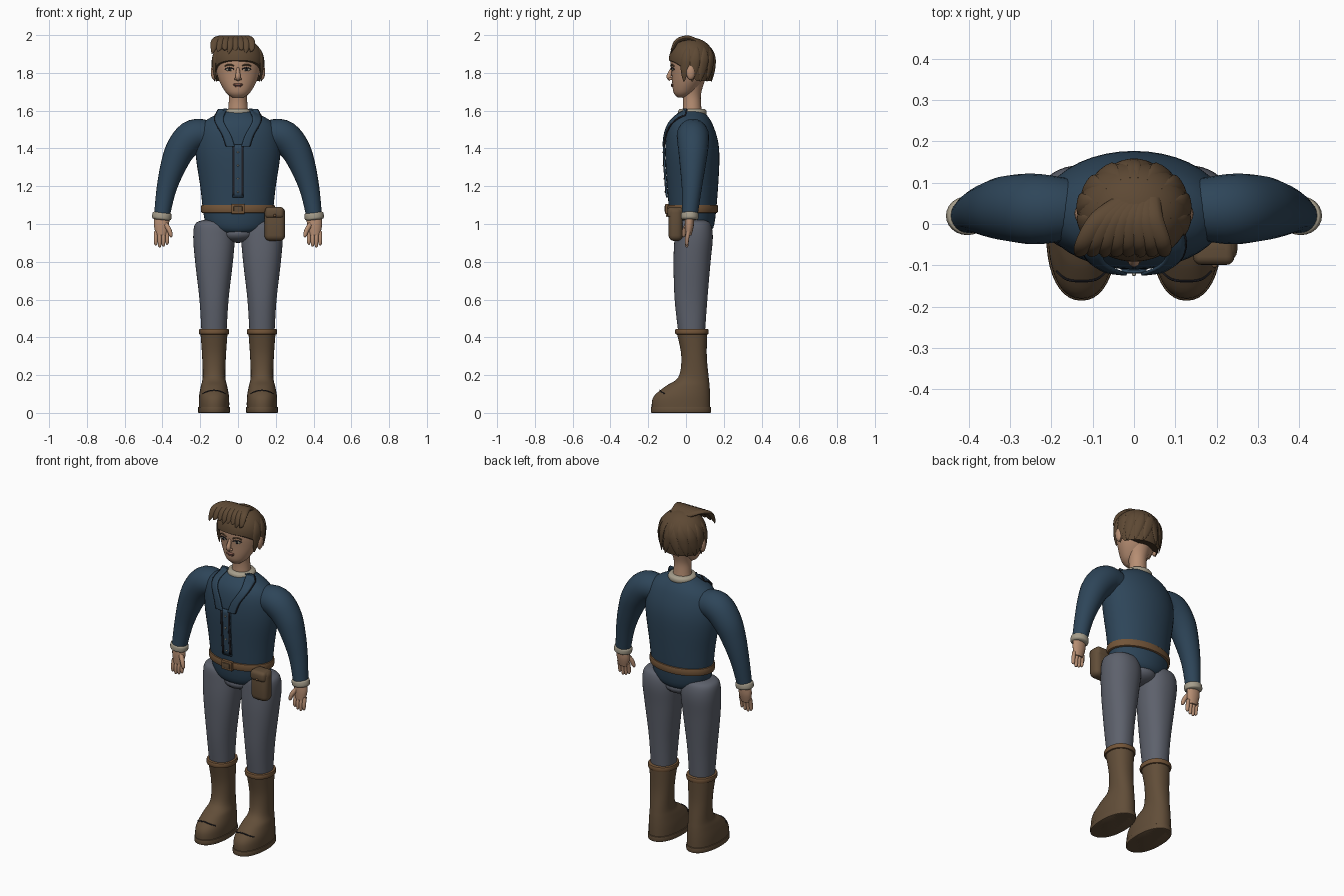
import bpy, bmesh, math
from mathutils import Vector

if "Cube" in bpy.data.objects:
    bpy.data.objects.remove(bpy.data.objects["Cube"], do_unlink=True)


def material(name, red, green, blue):
    mat = bpy.data.materials.new(name)
    mat.use_nodes = True
    colour = (red, green, blue, 1)
    mat.diffuse_color = colour
    mat.node_tree.nodes["Principled BSDF"].inputs["Base Color"].default_value = colour
    return mat


SHIRT = material("navy cloth", .027, .06, .1)
PANTS = material("grey cloth", .11, .12, .15)
BOOT = material("boot leather", .12, .075, .04)
BELT = material("belt leather", .17, .09, .04)
HAIR = material("brown hair", .11, .066, .034)
SKIN = material("skin", .47, .27, .17)
CREAM = material("cream linen", .38, .34, .26)
DARK = material("dark trim", .015, .015, .02)
LIPS = material("lips", .26, .11, .08)
SIDES = ((1, "left_"), (-1, "right_"))


def finish(name, bm, mat):
    bmesh.ops.recalc_face_normals(bm, faces=bm.faces)
    mesh = bpy.data.meshes.new(name)
    bm.to_mesh(mesh)
    bm.free()
    mesh.materials.append(mat)
    mesh.shade_smooth()
    mesh.set_sharp_from_angle(angle=math.radians(45))
    part = bpy.data.objects.new(name, mesh)
    bpy.context.scene.collection.objects.link(part)
    return part


def skin(name, rings, mat, closed=True):
    """Bridge a list of point rings into one surface."""
    bm = bmesh.new()
    verts = [[bm.verts.new(point) for point in ring] for ring in rings]
    count = len(verts[0])
    for low, high in zip(verts, verts[1:]):
        for i in range(count if closed else count - 1):
            j = (i + 1) % count
            bm.faces.new((low[i], low[j], high[j], high[i]))
    if closed:
        bm.faces.new(verts[0])
        bm.faces.new(verts[-1])
    return finish(name, bm, mat)


def smooth(rows, steps=5):
    """Catmull-Rom refinement of rows of numbers."""
    rows = [Vector(row) for row in rows]
    padded = [rows[0], *rows, rows[-1]]
    result = []
    for before, start, end, after in zip(padded, padded[1:], padded[2:], padded[3:]):
        leave, arrive = (end - before) / 2, (after - start) / 2
        for step in range(steps):
            t = step / steps
            ease = t * t * (3 - 2 * t)
            result.append(start.lerp(end, ease) + leave * t * (1 - t) ** 2 - arrive * t * t * (1 - t))
    return result + [rows[-1]]


def power(value, square):
    return math.copysign(abs(value) ** (2 / square), value)


def turn(count):
    return [math.tau * i / count for i in range(count)]


def stack(name, rows, mat, x=0, square=2):
    """Horizontal sections: height, half width, front, back."""
    return skin(name, [[(x + wide * power(math.cos(a), square),
                         (near + far) / 2 + (far - near) / 2 * power(math.sin(a), square), z)
                        for a in turn(40)] for z, wide, near, far in rows], mat)


def section(rows, z):
    for low, high in zip(rows, rows[1:]):
        if low[0] <= z <= high[0]:
            return low.lerp(high, (z - low[0]) / (high[0] - low[0]))
    return rows[-1]


def front(rows, x, z, square=2):
    _, wide, near, far = section(rows, z)
    bulge = max(.06, 1 - abs(x / wide) ** square) ** (1 / square)
    return (near + far) / 2 - (far - near) / 2 * bulge


def band(name, rows, z, height, grow, mat, **shape):
    """Rounded ring that hugs a stack at one height."""
    _, wide, near, far = section(rows, z)
    rings = []
    for k in range(7):
        a = math.pi * (k / 6 - .5)
        g = grow * math.cos(a) ** .5
        rings.append((z + height / 2 * math.sin(a), wide + g, near - g, far + g))
    stack(name, rings, mat, **shape)


def tube(name, rows, mat, side=1, across=(0, 1, 0), flat=1, sides=14):
    """Sweep along rows of x, y, z, radius; flat scales the second radius."""
    rows = smooth(rows)
    points = [Vector((side * x, y, z)) for x, y, z, _ in rows]
    rings = []
    for i, centre in enumerate(points):
        along = (points[min(i + 1, len(points) - 1)] - points[max(i - 1, 0)]).normalized()
        u = Vector(across)
        u = (u - along * u.dot(along)).normalized()
        v = along.cross(u) * flat
        rings.append([centre + (u * math.cos(a) + v * math.sin(a)) * rows[i][3] for a in turn(sides)])
    return skin(name, rings, mat)


def blob(name, loc, size, mat):
    bm = bmesh.new()
    bmesh.ops.create_uvsphere(bm, u_segments=16, v_segments=10, radius=1)
    bmesh.ops.scale(bm, vec=size, verts=bm.verts)
    bmesh.ops.translate(bm, vec=loc, verts=bm.verts)
    finish(name, bm, mat)


def box(name, loc, size, mat, bevel):
    bm = bmesh.new()
    bmesh.ops.create_cube(bm, size=1)
    bmesh.ops.scale(bm, vec=size, verts=bm.verts)
    bmesh.ops.translate(bm, vec=loc, verts=bm.verts)
    bmesh.ops.bevel(bm, geom=bm.edges[:], offset=bevel, segments=4, profile=.5, affect="EDGES")
    finish(name, bm, mat)


# Shirt body
torso = smooth([(.95, .1, -.05, .12), (1, .17, -.08, .15), (1.2, .2, -.1, .17), (1.4, .225, -.11, .175),
                (1.53, .19, -.09, .14), (1.6, .07, -.03, .09)])
stack("shirt_body", torso, SHIRT)


def strip(name, path, width, mat, side=1, lift=.006):
    """Cloth plate of even width lying on the chest along (x, z) points."""
    rings = []
    for x, z in smooth(path, 8):
        across = [x + width * (k / 4 - .5) for k in range(5)]
        rings.append([(side * c, front(torso, c, z) - lift, z) for c in across])
    plate = skin(name, rings, mat, closed=False)
    thick = plate.modifiers.new("thickness", "SOLIDIFY")
    thick.thickness, thick.offset = .008, 0


# Placket with dark edges and buttons
strip("placket", [(0, 1.14), (0, 1.42)], .06, SHIRT)
for side, prefix in SIDES:
    strip(prefix + "placket_edge", [(.024, 1.15), (.024, 1.41)], .012, DARK, side, .009)
for k in range(4):
    z = 1.17 + .07 * k
    blob("button", (0, front(torso, 0, z) - .012, z), (.005, .004, .005), CREAM)

# Neck, undershirt band and belt
neck = smooth([(1.54, .06, -.02, .09), (1.63, .05, -.015, .08), (1.69, .05, -.02, .08), (1.76, .07, -.03, .1)])
stack("neck", neck, SKIN)
band("undershirt_band", neck, 1.59, .04, .026, CREAM)
band("belt", torso, 1.08, .045, .01, BELT)
box("buckle", (0, -.1, 1.08), (.07, .02, .054), BELT, .004)
box("buckle_centre", (0, -.105, 1.08), (.045, .02, .03), BOOT, .003)

# Belt pouch with flap
box("pouch", (.195, -.055, 1), (.11, .075, .18), BOOT, .03)
box("pouch_flap", (.193, -.057, 1.06), (.1, .084, .06), BOOT, .02)
blob("pouch_stud", (.195, -.1, 1.045), (.007, .006, .007), BELT)
blob("trouser_crotch", (0, .035, .95), (.1, .1, .05), PANTS)

boot = smooth([(0, .08, -.18, .128), (.08, .08, -.175, .128), (.14, .07, -.11, .125), (.19, .06, -.04, .12),
               (.3, .063, -.025, .11), (.43, .072, -.05, .112)])
leg = smooth([(.42, .066, -.04, .1), (.6, .077, -.06, .113), (.8, .1, -.066, .13), (.93, .11, -.06, .142),
              (1, .1, -.05, .13), (1.02, .06, -.02, .1)])

for side, prefix in SIDES:
    # Sleeve, cuff and lapel
    tube(prefix + "sleeve", [(.13, .035, 1.47, .07), (.23, .036, 1.47, .085), (.3, .038, 1.4, .08),
                             (.345, .035, 1.3, .067), (.38, .03, 1.18, .052), (.402, .02, 1.05, .042)],
         SHIRT, side, sides=24)
    tube(prefix + "cuff", [(.4, .02, 1.06, .04), (.401, .02, 1.053, .046),
                           (.405, .02, 1.03, .046), (.406, .02, 1.022, .036)], CREAM, side, flat=1.1, sides=24)
    lapel = [(.08, 1.61), (.1, 1.55), (.06, 1.47), (.04, 1.41)]
    strip(prefix + "lapel", lapel, .045, SHIRT, side, .012)
    strip(prefix + "lapel_edge", [(x + .024, z) for x, z in lapel], .004, DARK, side, .012)

    # Hand
    tube(prefix + "palm", [(.404, .02, 1.04, .024), (.405, .017, .99, .024), (.406, .012, .94, .017)],
         SKIN, side, flat=1.7)
    for k in range(4):
        x, tip = .375 + .02 * k, .873 + .01 * abs(k - 1.7)
        tube(prefix + "finger", [(x, .013, .96, .011), (x, .005, .92, .011),
                                 (x, .004, tip + .01, .009), (x, .005, tip, .003)], SKIN, side, sides=10)
    tube(prefix + "thumb", [(.385, .01, 1, .014), (.365, -.006, .97, .013),
                            (.355, -.012, .94, .01), (.354, -.012, .93, .003)], SKIN, side, sides=10)

    # Trouser leg, boot, rim, sole and toe crease
    place = {"x": side * .127, "square": 2.2}
    stack(prefix + "trouser_leg", leg, PANTS, **place)
    stack(prefix + "boot", boot, BOOT, **place)
    band(prefix + "sole", boot, .016, .032, .005, BOOT, **place)
    band(prefix + "boot_rim", boot, .43, .03, .008, BELT, **place)
    crease = []
    for k in range(-3, 4):
        x, z = .02 * k, .12 - .002 * k * k
        crease.append((.127 + x, front(boot, x, z, place["square"]) - .002, z, .003))
    tube(prefix + "toe_crease", crease, DARK, side, sides=6)

# Head, nose and mouth
head = smooth([(1.67, .03, -.045, 0), (1.7, .067, -.067, .05), (1.78, .108, -.075, .11),
               (1.88, .12, -.08, .135), (1.95, .07, -.04, .09)])
stack("head", head, SKIN)
tube("nose", [(0, -.07, 1.83, .008), (0, -.08, 1.81, .01), (0, -.09, 1.78, .014), (0, -.08, 1.766, .012)],
     SKIN, across=(1, 0, 0))
for name, z, wide, mat in (("upper_lip", 1.739, .026, LIPS), ("lower_lip", 1.73, .02, LIPS),
                           ("mouth_line", 1.735, .025, DARK)):
    blob(name, (0, front(head, 0, z), z), (wide, .007, .003 if mat == DARK else .006), mat)


def face_line(name, middle, rise, radius, mat, side):
    """Arched line lying on the face above an eye."""
    rows = []
    for k in range(-2, 3):
        x, z = .045 + .012 * k, middle - rise * k * k
        rows.append((x, front(head, x, z) - .001, z, radius))
    tube(name, rows, mat, side, sides=8)


# Eyes, brows and ears
for side, prefix in SIDES:
    y = front(head, .045, 1.817)
    blob(prefix + "eye", (side * .045, y, 1.817), (.02, .005, .008), CREAM)
    blob(prefix + "iris", (side * .045, y - .004, 1.817), (.007, .003, .007), DARK)
    face_line(prefix + "eyelid", 1.827, .002, .003, DARK, side)
    face_line(prefix + "brow", 1.844, .002, .004, HAIR, side)
    blob(prefix + "nostril", (side * .011, -.083, 1.768), (.009, .011, .007), SKIN)
    blob(prefix + "ear", (side * .127, .025, 1.805), (.017, .024, .042), SKIN)

# Hair cap: a dome whose hairline drops toward the nape
CROWN, DOME, TOP = 1.86, .126, 1.986


def hair_point(angle, z, grow=1):
    rise = (z - CROWN) / DOME
    if rise > 0:
        grow *= math.sqrt(max(0, 1 - rise ** 2.2)) + .01
    else:
        grow *= 1 - .2 * rise * rise
    return (.133 * grow * math.sin(angle), .03 - .12 * grow * math.cos(angle), z)


def hairline(angle):
    back = (1 - math.cos(angle)) / 2
    return 1.866 - .11 * min(1, 1.6 * back) ** 1.5


skin("hair_cap", [[hair_point(a, hairline(a) + (TOP - hairline(a)) * math.sin(k * math.pi / 28))
                   for a in turn(48)] for k in range(15)], HAIR)

# Locks hanging at the sides and back
for side, prefix in SIDES:
    for step in range(5):
        angle = side * math.radians(72 + 24 * step)
        rows = []
        for k in range(6):
            t = k / 5
            point = hair_point(angle * (1.1 - .15 * t), 1.955 - .2 * t, .98 + .1 * t ** 3)
            rows.append((*point, .004 + .022 * math.sin(math.pi * t)))
        tube(prefix + "hair_lock", rows, HAIR, across=(math.cos(angle), math.sin(angle), 0), flat=.3, sides=10)

# Fringe swept forward over the forehead
for k in range(8):
    x = -.13 + .029 * k
    tip = 1.9 + .012 * (k % 3)
    tube("fringe_lock", [(.02 + .3 * x, .06, 1.965, .022), (.65 * x, .01, 1.985, .024),
                         (.92 * x, -.045, 1.97, .022), (x, -.07, 1.93, .015),
                         (x - .008, -.077, tip, .002)], HAIR, across=(1, 0, 0), flat=.55, sides=12)
